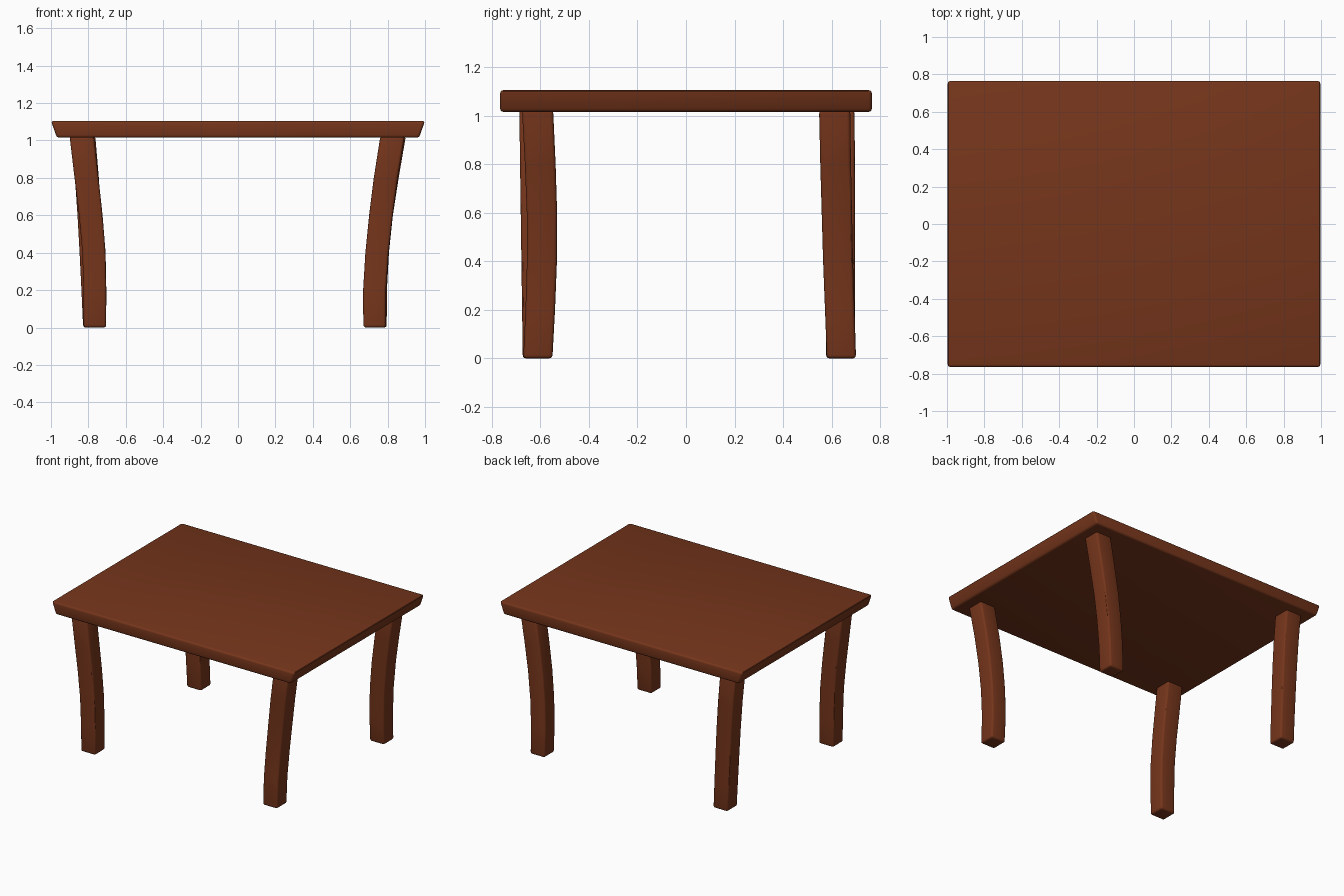
import bpy, bmesh

if "Cube" in bpy.data.objects:
    bpy.data.objects.remove(bpy.data.objects["Cube"])

wood = bpy.data.materials.new("wood")
wood.diffuse_color = (0.18, 0.036, 0.011, 1)
wood.use_nodes = True
wood.node_tree.nodes["Principled BSDF"].inputs["Base Color"].default_value = wood.diffuse_color


def loft(name, sections, bevel):
    """Skin rectangular sections (x, y, z, half width, half depth) and round the edges."""
    bm = bmesh.new()
    rings = []
    for x, y, z, w, d in sections:
        rings.append([bm.verts.new((x + sx * w, y + sy * d, z))
                      for sx, sy in ((-1, -1), (1, -1), (1, 1), (-1, 1))])
    for low, high in zip(rings, rings[1:]):
        for i in range(4):
            j = (i + 1) % 4
            bm.faces.new((low[i], low[j], high[j], high[i]))
    bm.faces.new(rings[0][::-1])
    bm.faces.new(rings[-1])
    mesh = bpy.data.meshes.new(name)
    bm.to_mesh(mesh)
    bm.free()
    ob = bpy.data.objects.new(name, mesh)
    bpy.context.collection.objects.link(ob)
    mesh.materials.append(wood)
    mod = ob.modifiers.new("rounded_edges", 'BEVEL')
    mod.width = bevel
    mod.segments = 3
    mod.limit_method = 'ANGLE'
    bpy.ops.object.select_all(action='DESELECT')
    ob.select_set(True)
    bpy.context.view_layer.objects.active = ob
    bpy.ops.object.modifier_apply(modifier=mod.name)
    bpy.ops.object.shade_smooth_by_angle()
    return ob


# Table top, with its two ends sloping inward underneath
loft("table_top", [(0, 0, 1.015, 0.968, 0.765), (0, 0, 1.105, 1.0, 0.765)], 0.014)

# Gently curved, slightly uneven legs: centre x and y at each height
heights = (0, 0.2, 0.4, 0.6, 0.8, 1.022)
legs = {
    "front_left_leg": ((-.765, -.765, -.77, -.787, -.81, -.835),
                       (-.612, -.614, -.616, -.618, -.62, -.622)),
    "front_right_leg": ((.73, .73, .743, .764, .79, .826),
                        (-.61, -.60, -.593, -.593, -.60, -.611)),
    "back_left_leg": ((-.768, -.776, -.785, -.795, -.808, -.828),
                      (.637, .635, .634, .633, .632, .63)),
    "back_right_leg": ((.735, .735, .745, .765, .795, .832),
                       (.64, .633, .626, .621, .616, .612)),
}
for name, (xs, ys) in legs.items():
    loft(name, [(x, y, z, 0.06 + 0.005 * z, 0.06 + 0.004 * z)
                for x, y, z in zip(xs, ys, heights)], 0.014)
